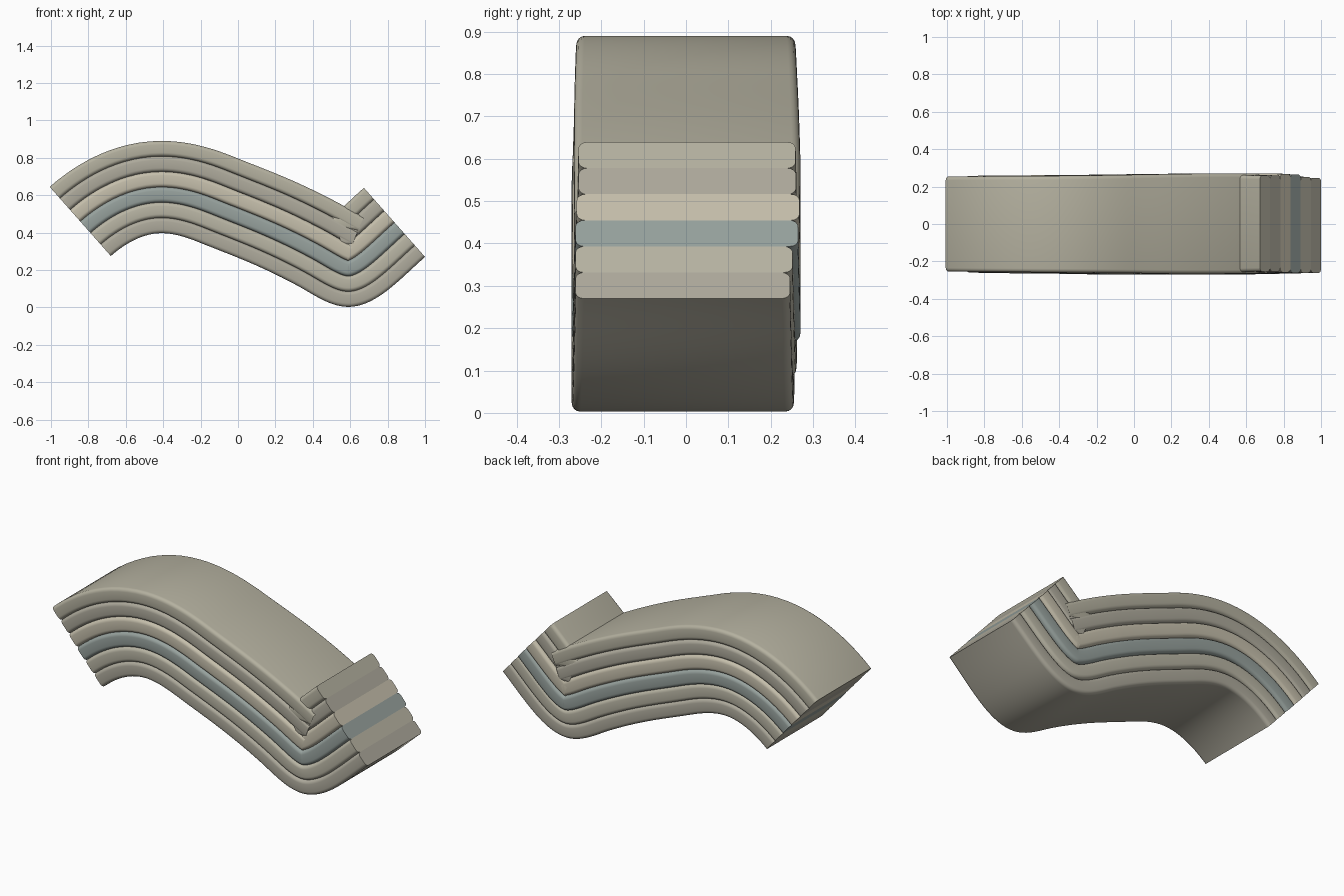
import bpy, math
from mathutils import Vector

if "Cube" in bpy.data.objects:
    bpy.data.objects.remove(bpy.data.objects["Cube"])

# Lowest bed of the fold: x, z, dip angle in degrees
KNOTS = [(-0.68, 0.275, 41.5), (-0.41, 0.397, 0), (-0.2, 0.345, -22), (0.08, 0.232, -23.5),
         (0.32, 0.115, -28.5), (0.59, 0.003, 0), (0.8, 0.092, 38), (1.0, 0.27, 41.5)]
LAYERS, THICK, STEPS = 6, 0.0822, 14


def fold_path():
    """Points and normals along the lowest bed (Hermite spline)."""
    out = []
    for i, (a, b) in enumerate(zip(KNOTS, KNOTS[1:])):
        p, q = Vector(a[:2]), Vector(b[:2])
        d = (q - p).length
        m, n = [Vector((math.cos(math.radians(k[2])), math.sin(math.radians(k[2])))) * d for k in (a, b)]
        for j in range(STEPS + (i == len(KNOTS) - 2)):
            t = j / STEPS
            pos = (p * (2*t**3 - 3*t*t + 1) + m * (t**3 - 2*t*t + t)
                   + q * (3*t*t - 2*t**3) + n * (t**3 - t*t))
            tan = (p * (6*t*t - 6*t) + m * (3*t*t - 4*t + 1)
                   + q * (6*t - 6*t*t) + n * (3*t*t - 2*t)).normalized()
            out.append((pos, Vector((-tan.y, tan.x))))
    return out


def section(y0, y1, h0, h1, r=0.02, seg=4):
    """Rounded rectangle across the bed: (y, height) pairs."""
    pts = []
    for cy, ch, start in ((y1 - r, h1 - r, 0), (y0 + r, h1 - r, 90),
                          (y0 + r, h0 + r, 180), (y1 - r, h0 + r, 270)):
        for k in range(seg + 1):
            a = math.radians(start + 90 * k / seg)
            pts.append((cy + r * math.cos(a), ch + r * math.sin(a)))
    return pts


def make_layer(name, i, front, back, color, path):
    verts, faces, last = [], [], len(path) - 1
    for s, (pos, nrm) in enumerate(path):
        bulge = 0.011 * math.sin(math.pi * s / last)
        y0 = max(front - bulge, -0.27)
        y1 = min(back + bulge, 0.27)
        if s < last / 2:                      # ends on the left are a little narrower
            y1 -= (y1 - 0.25) * 0.6 * (1 - 2 * s / last)
        for y, h in section(y0, y1, i * THICK, (i + 1) * THICK):
            p = pos + nrm * h
            verts.append((p.x, y, p.y))
    n = len(verts) // len(path)
    for s in range(last):
        for k in range(n):
            a, b = s * n + k, s * n + (k + 1) % n
            faces.append((a, b, b + n, a + n))
    faces.append(tuple(reversed(range(n))))
    faces.append(tuple(range(last * n, (last + 1) * n)))
    me = bpy.data.meshes.new(name)
    me.from_pydata(verts, [], faces)
    me.shade_smooth()
    me.set_sharp_from_angle(angle=math.radians(40))
    mat = bpy.data.materials.new(name)
    mat.diffuse_color = (*color, 1)
    mat.use_nodes = True
    mat.node_tree.nodes["Principled BSDF"].inputs["Base Color"].default_value = mat.diffuse_color
    me.materials.append(mat)
    bpy.context.collection.objects.link(bpy.data.objects.new(name, me))


# Six stacked rock beds, bottom to top: front edge, back edge, colour
path = fold_path()
BEDS = [("bottom_bed", -0.261, 0.246, (0.42, 0.40, 0.33)),
        ("lower_bed", -0.261, 0.252, (0.48, 0.46, 0.37)),
        ("blue_grey_bed", -0.261, 0.265, (0.31, 0.36, 0.34)),
        ("pale_bed", -0.258, 0.268, (0.56, 0.52, 0.41)),
        ("upper_bed", -0.254, 0.26, (0.42, 0.40, 0.33)),
        ("top_bed", -0.254, 0.259, (0.46, 0.44, 0.35))]
for i, (name, f, b, c) in enumerate(BEDS):
    make_layer(name, i, f, b, c, path)
